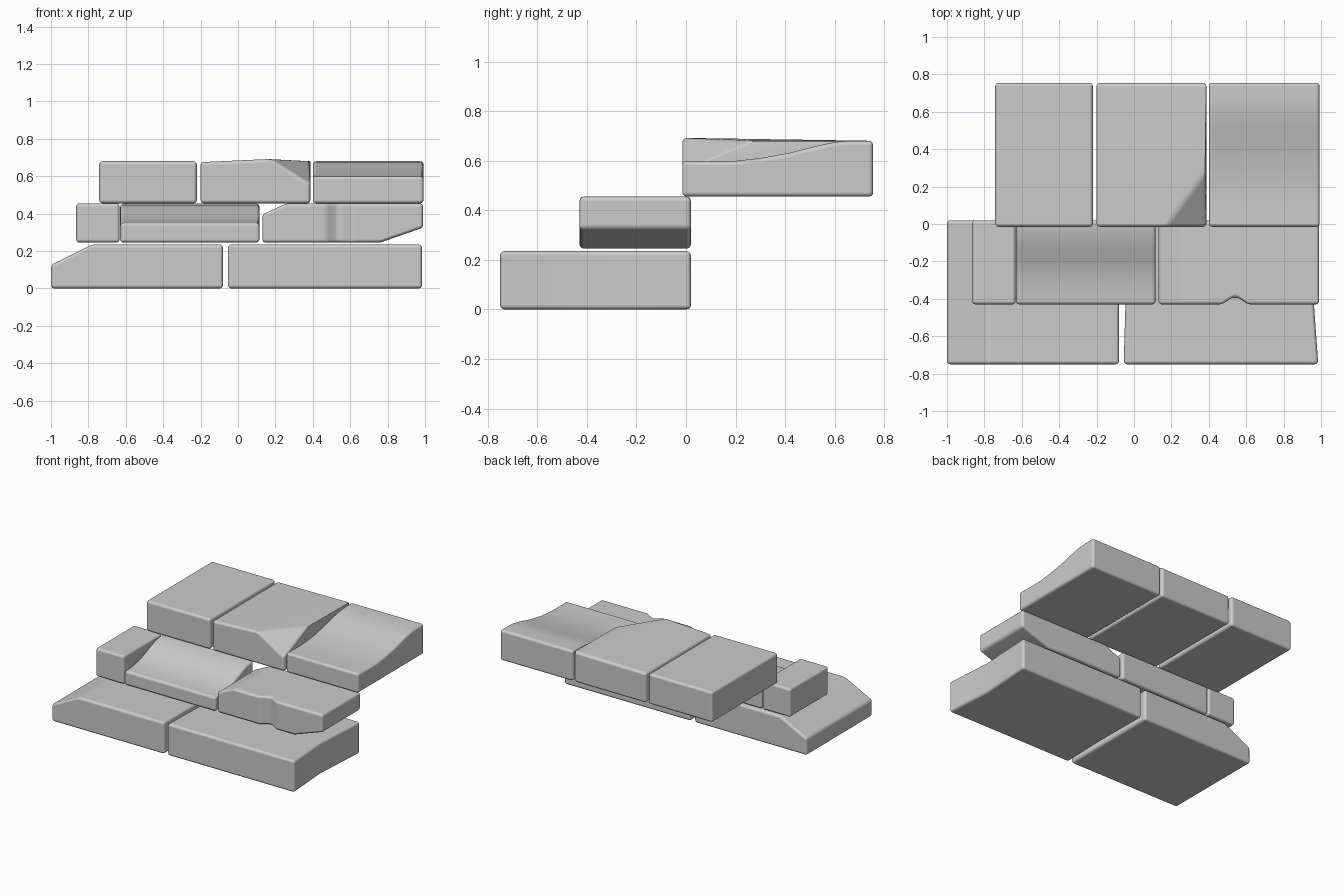
import bpy, bmesh, math
from mathutils import Vector

cube = bpy.data.objects.get("Cube")
if cube:
    bpy.data.objects.remove(cube, do_unlink=True)

# One plain stone colour
stone_grey = bpy.data.materials.new("stone grey")
stone_grey.use_nodes = True
GREY = (0.6, 0.6, 0.6, 1)
stone_grey.diffuse_color = GREY
stone_grey.node_tree.nodes["Principled BSDF"].inputs["Base Color"].default_value = GREY


def finish(name, bm):
    """Turn a bmesh into a stone with worn, rounded edges."""
    bmesh.ops.recalc_face_normals(bm, faces=bm.faces)
    for f in bm.faces:
        f.smooth = True
    mesh = bpy.data.meshes.new(name)
    bm.to_mesh(mesh)
    bm.free()
    mesh.materials.append(stone_grey)
    obj = bpy.data.objects.new(name, mesh)
    bpy.context.collection.objects.link(obj)
    bevel = obj.modifiers.new("worn edges", 'BEVEL')
    bevel.width = 0.018
    bevel.segments = 3
    bevel.limit_method = 'ANGLE'
    bevel.angle_limit = math.radians(20)
    bevel.harden_normals = True
    return obj


def loft(name, axis, stations):
    """Stone lofted along x or y; station = (position, side_lo, side_hi, z_lo, z_hi)."""
    bm = bmesh.new()
    rings = []
    for p, a, b, z0, z1 in stations:
        ring = []
        for s, z in ((a, z0), (b, z0), (b, z1), (a, z1)):
            ring.append(bm.verts.new((p, s, z) if axis == 'x' else (s, p, z)))
        rings.append(ring)
    for r0, r1 in zip(rings, rings[1:]):
        for i in range(4):
            j = (i + 1) % 4
            bm.faces.new((r0[i], r0[j], r1[j], r1[i]))
    bm.faces.new(rings[0])
    bm.faces.new(rings[-1])
    return finish(name, bm)


def hull(name, points):
    """Stone wrapped around its corner points."""
    bm = bmesh.new()
    for p in points:
        bm.verts.new(Vector(p))
    bmesh.ops.convex_hull(bm, input=bm.verts)
    bmesh.ops.dissolve_limit(bm, angle_limit=math.radians(1),
                             verts=bm.verts, edges=bm.edges)
    return finish(name, bm)


# Bottom row: one stone with a sloping end, one with a slightly hollow side
F, B, TOP = -0.75, 0.02, 0.235
loft("bottom_stone_sloped", 'x', [
    (-1.0, F, B, 0, 0.125), (-0.78, F, B, 0, TOP), (-0.08, F, B, 0, TOP)])
loft("bottom_stone_hollow", 'y', [
    (F, -0.055, 0.985, 0, TOP), (-0.4, -0.045, 0.96, 0, TOP),
    (B, -0.05, 0.985, 0, TOP)])

# Middle row: small block, scooped stone, notched stone
F, B, LOW, TOP = -0.43, 0.02, 0.245, 0.455
loft("middle_stone_small", 'x', [
    (-0.865, F, B, LOW, TOP), (-0.633, F, B, LOW, TOP)])
scoop = [(F, 0.35), (-0.34, 0.355), (-0.26, 0.37), (-0.19, 0.395),
         (-0.12, 0.425), (-0.06, 0.446), (B, TOP)]
loft("middle_stone_scooped", 'y', [(y, -0.63, 0.115, LOW, z) for y, z in scoop])
loft("middle_stone_notched", 'x', [
    (0.13, F, B, LOW, 0.395), (0.26, F, B, LOW, TOP), (0.47, F, B, LOW, TOP),
    (0.515, F + 0.03, B, LOW, TOP), (0.54, F + 0.04, B, LOW, TOP),
    (0.565, F + 0.03, B, LOW, TOP), (0.61, F, B, LOW, TOP),
    (0.76, F, B, LOW, TOP), (0.99, F, B, 0.325, TOP)])

# Top row: plain block, block with a broken corner, dished block
F, B, LOW, TOP = -0.015, 0.755, 0.455, 0.68
loft("top_stone_plain", 'x', [
    (-0.742, F, B, LOW, TOP), (-0.22, F, B, LOW, TOP)])
base = [(x, y, LOW) for x in (-0.2, 0.387) for y in (F, B)]
hull("top_stone_broken_corner", base + [
    (-0.2, F, 0.675), (-0.2, B, 0.675), (0.387, B, TOP),
    (0.17, F, 0.692), (0.38, 0.27, TOP), (0.387, F, 0.56)])
dish = [(F, 0.6), (0.1, 0.597), (0.2, 0.599), (0.3, 0.61), (0.42, 0.632),
        (0.52, 0.658), (0.6, 0.675), (0.66, TOP), (B, TOP)]
loft("top_stone_dished", 'y', [(y, 0.4, 0.992, LOW, z) for y, z in dish])
